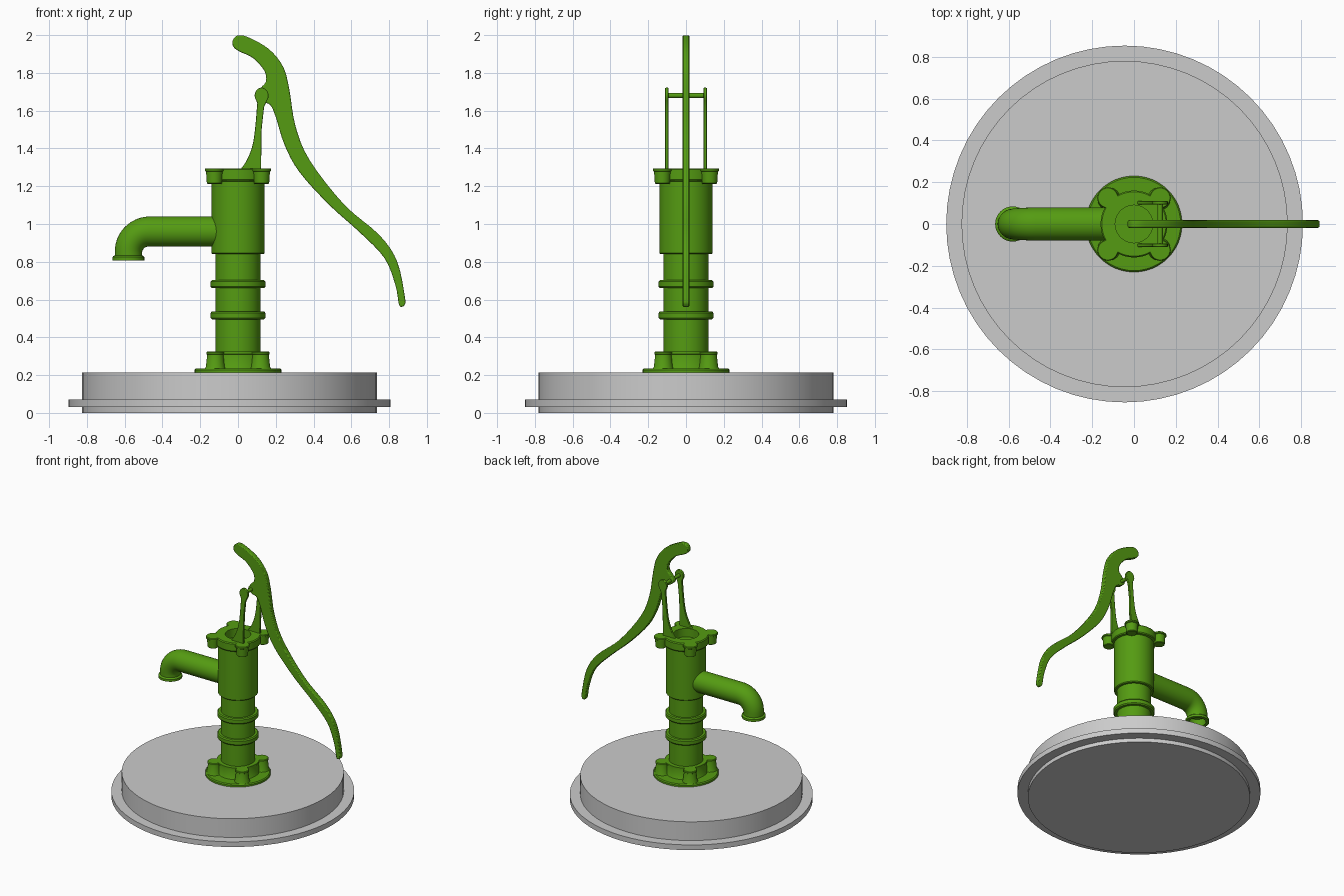
import bpy, bmesh
from math import pi, sin, cos, radians
from mathutils import Vector

if "Cube" in bpy.data.objects:
    bpy.data.objects.remove(bpy.data.objects["Cube"])

green = bpy.data.materials.new("green_paint")
green.diffuse_color = (0.09, 0.33, 0.006, 1)
green.use_nodes = True
green.node_tree.nodes["Principled BSDF"].inputs["Base Color"].default_value = green.diffuse_color


def finish(name, bm, mat, bevel=0):
    bmesh.ops.recalc_face_normals(bm, faces=bm.faces)
    me = bpy.data.meshes.new(name)
    bm.to_mesh(me)
    bm.free()
    me.shade_smooth()
    me.set_sharp_from_angle(angle=radians(35))
    ob = bpy.data.objects.new(name, me)
    bpy.context.collection.objects.link(ob)
    if mat:
        me.materials.append(mat)
    if bevel:
        mod = ob.modifiers.new("soft_edges", 'BEVEL')
        mod.width, mod.segments, mod.limit_method = bevel, 2, 'ANGLE'
        mod.angle_limit = radians(50)
    return ob


def sweep(name, stations, n=48, mat=green):
    """Skin circles given as (centre, direction, radius), capped at both ends."""
    bm = bmesh.new()
    rings = []
    for c, d, r in stations:
        u = Vector((0, 1, 0)) if abs(d[1]) < 0.5 else Vector((1, 0, 0))
        v = Vector(d).cross(u)
        rings.append([bm.verts.new(Vector(c) + r * (u * cos(2 * pi * i / n) + v * sin(2 * pi * i / n)))
                      for i in range(n)])
    for a, b in zip(rings, rings[1:]):
        for i in range(n):
            j = (i + 1) % n
            bm.faces.new((a[i], a[j], b[j], b[i]))
    bm.faces.new(rings[0])
    bm.faces.new(rings[-1])
    return finish(name, bm, mat)


def lathe(name, profile, x=0, y=0, n=48, mat=green):
    return sweep(name, [((x, y, z), (0, 0, 1), r) for r, z in profile], n, mat)


def smooth(pts, steps=4, closed=False):
    """Catmull-Rom curve through the points."""
    pts = [Vector(p) for p in pts]
    m, out = len(pts), []
    for i in range(m if closed else m - 1):
        if closed:
            a, b, c, d = (pts[(i + k) % m] for k in (-1, 0, 1, 2))
        else:
            a, b, c, d = (pts[min(max(i + k, 0), m - 1)] for k in (-1, 0, 1, 2))
        for s in range(steps):
            t = s / steps
            out.append(0.5 * (2 * b + (c - a) * t + (2 * a - 5 * b + 4 * c - d) * t * t
                              + (3 * b - a - 3 * c + d) * t ** 3))
    return out if closed else out + [pts[-1]]


def plate(name, outline, y0, y1, bevel):
    bm = bmesh.new()
    face = bm.faces.new([bm.verts.new((p[0], y0, p[1])) for p in outline])
    ext = bmesh.ops.extrude_face_region(bm, geom=[face])
    moved = [g for g in ext["geom"] if isinstance(g, bmesh.types.BMVert)]
    bmesh.ops.translate(bm, verts=moved, vec=(0, y1 - y0, 0))
    return finish(name, bm, green, bevel)


# Concrete well cover with lower rim
lathe("well_cover", [(0.78, 0), (0.78, 0.03), (0.853, 0.03), (0.853, 0.07), (0.78, 0.07), (0.78, 0.215)],
      x=-0.045, n=64, mat=None)

# Pump column with two bands, foot plate and wider open-topped barrel
lathe("foot_plate", [(0.23, 0.21), (0.23, 0.228), (0.223, 0.235)])


def band(z0, z1):
    return [(0.12, z0), (0.138, z0), (0.145, z0 + 0.008), (0.145, z1 - 0.008), (0.138, z1), (0.12, z1)]


lathe("pump_column", [(0.12, 0.23)] + band(0.495, 0.537) + band(0.66, 0.703) + [(0.12, 0.845)])
lathe("foot_collar", [(0.155, 0.23), (0.148, 0.24), (0.145, 0.31), (0.15, 0.312), (0.15, 0.325), (0.11, 0.325)])
lathe("pump_barrel", [(0.115, 0.84), (0.134, 0.84), (0.14, 0.846), (0.14, 1.225), (0.155, 1.228),
                      (0.16, 1.235), (0.16, 1.288), (0.154, 1.295), (0.09, 1.295), (0.09, 1.23)])

# Bolt lugs on the foot and on the barrel rim
for sx in (-1, 1):
    for sy in (-1, 1):
        lathe("foot_lug", [(0.057, 0.23), (0.05, 0.245), (0.043, 0.308), (0.048, 0.311), (0.048, 0.32), (0.044, 0.325)],
              x=0.12 * sx, y=0.12 * sy, n=24)
        lathe("rim_lug", [(0.035, 1.212), (0.04, 1.216), (0.044, 1.277), (0.051, 1.281), (0.051, 1.29), (0.047, 1.295)],
              x=0.125 * sx, y=0.125 * sy, n=24)

# Spout: straight pipe, elbow, lipped mouth and hollow end
spout = [((-0.08, 0, 0.96), (-1, 0, 0), 0.08)]
for k in range(13):
    a = pi / 2 * k / 12
    spout.append(((-0.47 - 0.11 * sin(a), 0, 0.85 + 0.11 * cos(a)), (-cos(a), 0, -sin(a)), 0.08 - 0.008 * k / 12))
for r, z in [(0.072, 0.834), (0.08, 0.83), (0.084, 0.825), (0.084, 0.808), (0.06, 0.808), (0.06, 0.865)]:
    spout.append(((-0.58, 0, z), (0, 0, -1), r))
sweep("spout", spout, 32)

# Pair of handle brackets with round heads
left = smooth([(0.01, 1.285), (0.045, 1.335), (0.075, 1.41), (0.09, 1.5), (0.102, 1.64)])
head = [(0.125 + 0.037 * cos(radians(a)), 1.68 + 0.042 * sin(radians(a))) for a in range(220, -41, -20)]
for s in (-1, 1):
    plate("handle_bracket", [tuple(p) for p in left] + head + [(0.138, 1.62), (0.125, 1.5), (0.122, 1.285)],
          0.093 * s, 0.11 * s, 0.003)

# Pivot pin
sweep("pivot_pin", [((0.125, y, 1.68), (0, 1, 0), 0.013) for y in (-0.105, 0.105)], 16)

# Curved pump handle with pivot boss on its inner edge
handle = smooth([(-0.03, 1.962), (-0.018, 1.988), (0.01, 1.999), (0.06, 1.986), (0.165, 1.925), (0.24, 1.83),
                 (0.272, 1.71), (0.304, 1.52), (0.378, 1.34), (0.56, 1.105), (0.75, 0.94), (0.843, 0.80),
                 (0.884, 0.61), (0.882, 0.572), (0.868, 0.562), (0.852, 0.575), (0.833, 0.677), (0.775, 0.82),
                 (0.643, 0.957), (0.484, 1.10), (0.325, 1.275), (0.246, 1.42), (0.2, 1.566), (0.17, 1.63),
                 (0.125, 1.648), (0.096, 1.68), (0.122, 1.722), (0.148, 1.755), (0.14, 1.81), (0.08, 1.878),
                 (0.01, 1.912), (-0.022, 1.935)], 4, True)
plate("pump_handle", handle, -0.018, 0.018, 0.006)
